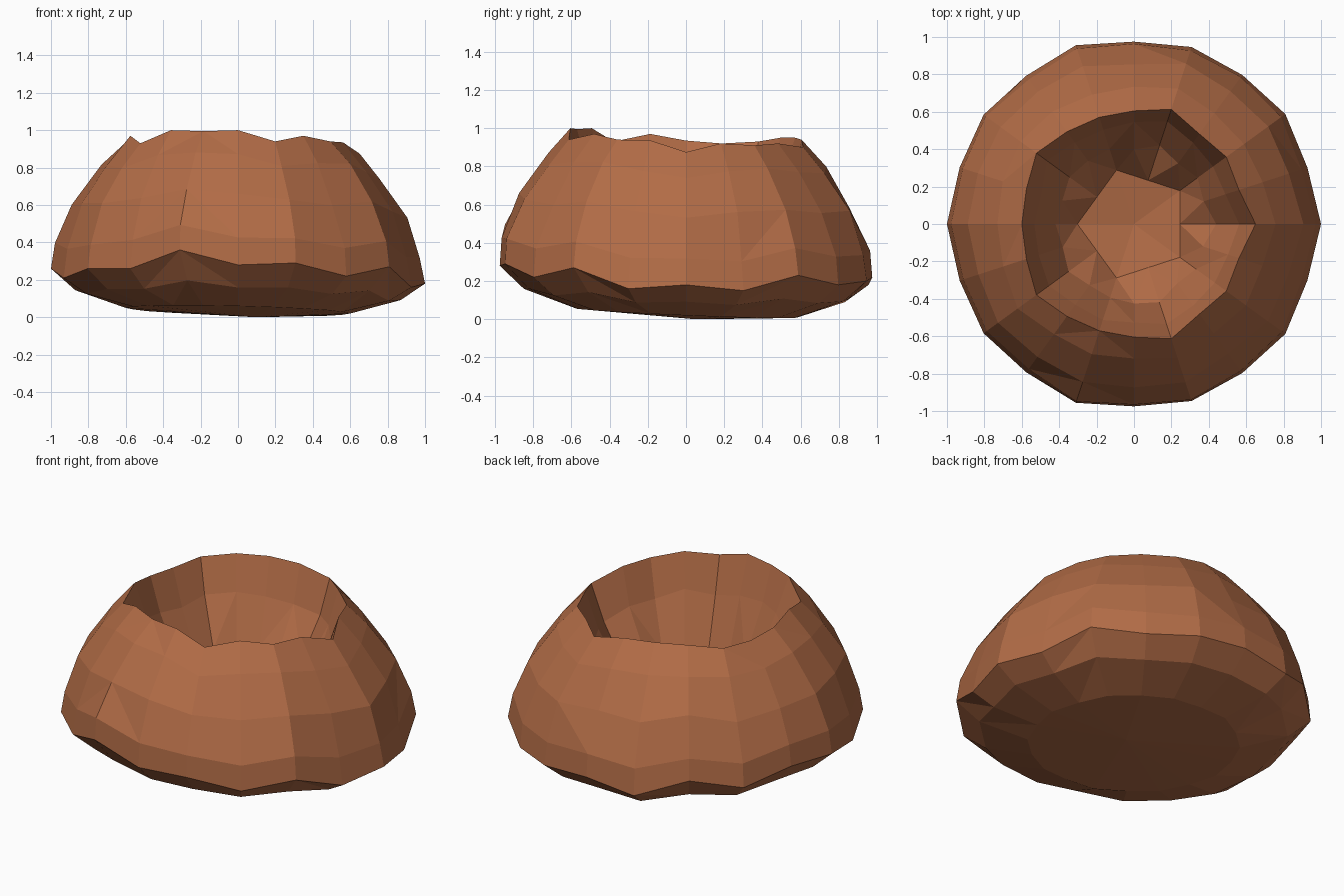
import bpy
import bmesh
import math
import random
from mathutils import Vector

random.seed(4)

default_cube = bpy.data.objects.get("Cube")
if default_cube:
    bpy.data.objects.remove(default_cube, do_unlink=True)


def make_material(name, colour):
    material = bpy.data.materials.new(name)
    material.use_nodes = True
    material.diffuse_color = colour
    material.node_tree.nodes["Principled BSDF"].inputs["Base Color"].default_value = colour
    return material


def mirrored(half):
    """Complete a half circle of values so that front and back match."""
    return half + half[-2:0:-1]


# Plan outlines, sampled counter-clockwise from the left side (+x)
belt_radius = mirrored([1, .975, 1, .985, .995, .975, 1.005, .98, .994, .98, 1])
rim_radius = mirrored([.65, .59, .61, .595, .645, .605, .6, .61, .645, .605, .6])

# Uneven heights of the widest belt and of the broken rim
belt_height = [.18, .15, .23, .18, .2, .22, .18, .28, .22, .28,
               .26, .21, .26, .26, .36, .28, .29, .22, .27, .16]
rim_height = [.875, .92, .91, .92, .9, .94, .95, .95, .93, .92,
              .935, .97, .93, 1, .995, 1, .94, .97, .94, .935]
SIDES = len(belt_radius)


def angle_of(i):
    return math.tau * i / SIDES


def add_ring(bm, radius_of, height_of, jitter=0.0):
    ring = []
    for i in range(SIDES):
        angle = angle_of(i)
        radius = radius_of(i) + random.uniform(-jitter, jitter)
        height = height_of(i) + random.uniform(-jitter, jitter)
        ring.append(bm.verts.new((radius * math.cos(angle), radius * math.sin(angle), height)))
    return ring


def bridge(bm, lower, upper):
    """Join two rings with triangles whose diagonals alternate."""
    for i in range(SIDES):
        j = (i + 1) % SIDES
        a, b, c, d = lower[i], lower[j], upper[j], upper[i]
        if i % 2:
            bm.faces.new((a, b, c))
            bm.faces.new((a, c, d))
        else:
            bm.faces.new((a, b, d))
            bm.faces.new((b, c, d))


def cap(bm, ring, centre):
    hub = bm.verts.new(centre)
    for i in range(SIDES):
        bm.faces.new((hub, ring[i], ring[(i + 1) % SIDES]))


def underside_height(i):
    return .035 - .015 * math.cos(angle_of(i)) - .025 * math.sin(angle_of(i))


def wall(i, t):
    """Height part way from the belt to the rim."""
    return belt_height[i] + t * (rim_height[i] - belt_height[i])


def blend(i, t):
    """Radius part way from the belt to the rim."""
    return belt_radius[i] + t * (rim_radius[i] - belt_radius[i])


def pentagon(i):
    """Radius of a five-sided floor with one edge facing +x."""
    fifth = math.tau / 5
    return .245 / math.cos((angle_of(i) + fifth / 2) % fifth - fifth / 2)


bm = bmesh.new()
rings = [
    # Shallow rounded underside
    add_ring(bm, lambda i: .6 * belt_radius[i], underside_height),
    add_ring(bm, lambda i: .87 * belt_radius[i],
             lambda i: .55 * underside_height(i) + .45 * belt_height[i]),
    # Outer wall leaning in to the rim
    add_ring(bm, lambda i: belt_radius[i], lambda i: belt_height[i]),
    add_ring(bm, lambda i: blend(i, .02 + .05 * abs(math.cos(angle_of(i)))),
             lambda i: wall(i, .2), .008),
    add_ring(bm, lambda i: blend(i, .3), lambda i: wall(i, .52), .012),
    add_ring(bm, lambda i: blend(i, .67), lambda i: wall(i, .81), .012),
    add_ring(bm, lambda i: rim_radius[i], lambda i: rim_height[i]),
    # Deep hollow narrowing to a small floor
    add_ring(bm, lambda i: .88 * rim_radius[i], lambda i: rim_height[i] - .22, .015),
    add_ring(bm, lambda i: .68 * rim_radius[i], lambda i: .46, .015),
    add_ring(bm, pentagon, lambda i: .29),
]
for lower, upper in zip(rings, rings[1:]):
    bridge(bm, lower, upper)
cap(bm, rings[0], Vector((.1, .05, 0)))
cap(bm, rings[-1], Vector((0, 0, .25)))

# Merge neighbouring triangles that are nearly level into broad chipped facets
bmesh.ops.recalc_face_normals(bm, faces=bm.faces)
bmesh.ops.join_triangles(bm, faces=bm.faces, angle_face_threshold=.15,
                         angle_shape_threshold=1)
bmesh.ops.recalc_face_normals(bm, faces=bm.faces)

# Rest the rock on the ground
lowest = min(v.co.z for v in bm.verts)
bmesh.ops.translate(bm, verts=bm.verts, vec=(0, 0, -lowest))

mesh = bpy.data.meshes.new("crater_rock")
bm.to_mesh(mesh)
bm.free()
rock = bpy.data.objects.new("crater_rock", mesh)
bpy.context.collection.objects.link(rock)
mesh.materials.append(make_material("reddish brown stone", (.445, .15, .062, 1)))
